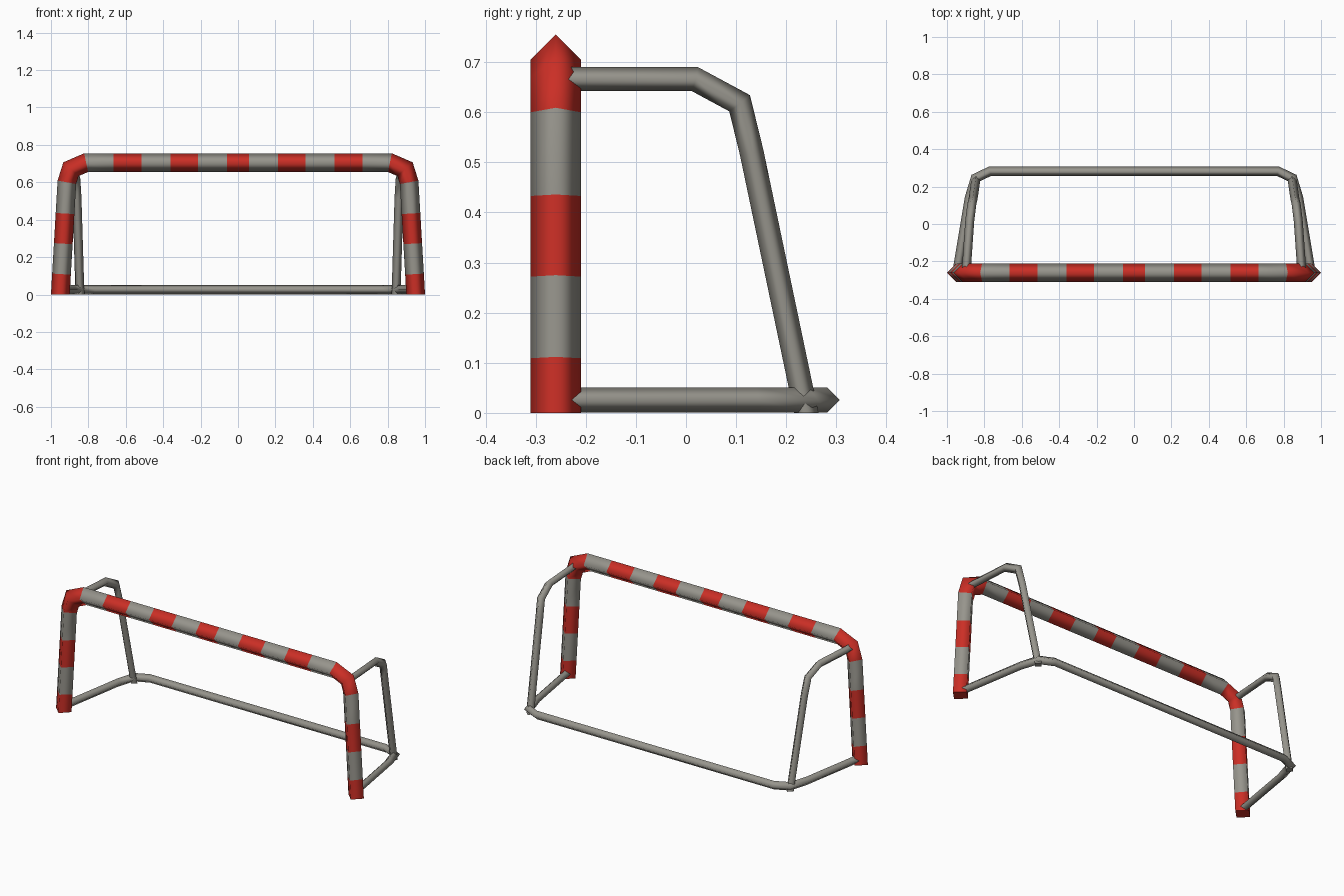
import bpy, bmesh
from mathutils import Vector

if "Cube" in bpy.data.objects:
    bpy.data.objects.remove(bpy.data.objects["Cube"])


def material(name, rgb):
    m = bpy.data.materials.new(name)
    m.diffuse_color = (*rgb, 1)
    m.use_nodes = True
    m.node_tree.nodes["Principled BSDF"].inputs["Base Color"].default_value = m.diffuse_color
    return m


GREY = material("grey metal", (0.31, 0.30, 0.265))
RED = material("red paint", (0.60, 0.028, 0.019))


def tube(name, path, normal, radius, mats, index=lambda i: 0, end_dirs=(None, None)):
    """Smooth four-sided tube, mitred along a planar path."""
    pts = [Vector(p) for p in path]
    n = Vector(normal).normalized()
    bm = bmesh.new()
    rings = []
    last = len(pts) - 1
    for i, p in enumerate(pts):
        a = (pts[i] - pts[i - 1]).normalized() if i else (pts[1] - pts[0]).normalized()
        b = (pts[i + 1] - pts[i]).normalized() if i < last else a
        t = (a + b).normalized()
        if i == 0 and end_dirs[0]:
            t = Vector(end_dirs[0])
        if i == last and end_dirs[1]:
            t = Vector(end_dirs[1])
        side = n.cross(t).normalized()
        side *= radius / max(0.5, t.dot(a))
        rings.append([bm.verts.new(p + o) for o in (side, n * radius, -side, -n * radius)])
    for i in range(last):
        for k in range(4):
            j = (k + 1) % 4
            f = bm.faces.new((rings[i][k], rings[i][j], rings[i + 1][j], rings[i + 1][k]))
            f.smooth = True
            f.material_index = index(i)
    # flat end caps with sharp rims
    for ring, seg in ((rings[0], 0), (rings[-1], last - 1)):
        cap = bm.faces.new(ring)
        cap.material_index = index(seg)
        for e in cap.edges:
            e.smooth = False
    bmesh.ops.recalc_face_normals(bm, faces=bm.faces)
    me = bpy.data.meshes.new(name)
    bm.to_mesh(me)
    bm.free()
    for m in mats:
        me.materials.append(m)
    ob = bpy.data.objects.new(name, me)
    bpy.context.collection.objects.link(ob)
    return ob


def mirrored(half):
    return half + [(-x, y, z) for x, y, z in reversed(half)]


# striped front frame: rings at each stripe edge
Y = -0.26
leg = [(-0.95 + 0.035 * z / 0.6, Y, z) for z in (0, 0.109, 0.272, 0.433, 0.6)]
bend = [(-0.893, Y, 0.67)]
bar = [(x, Y, 0.705) for x in (-0.812, -0.665, -0.515, -0.362, -0.215, -0.06)]
# segments: four leg stripes, two red bend pieces, then alternating bar stripes
half_red = [1, 0, 1, 0, 1, 1, 0, 1, 0, 1, 0]
stripes = half_red + [1] + half_red[::-1]
tube("front_frame", mirrored(leg + bend + bar), (0, 1, 0), 0.05, [GREY, RED],
     lambda i: stripes[i], ((0, 0, 1), (0, 0, -1)))

# ground frame behind the posts
ground = [(-0.945, -0.25, 0.026), (-0.88, 0.14, 0.026),
          (-0.848, 0.245, 0.026), (-0.77, 0.282, 0.026)]
tube("ground_frame", mirrored(ground), (0, 0, 1), 0.025, [GREY])

# side stays: back from the top corner, then down to the ground frame
for s, label in ((-1, "left"), (1, "right")):
    stay = [(0.897, -0.25, 0.666), (0.878, 0.018, 0.666), (0.867, 0.107, 0.618),
            (0.861, 0.131, 0.52), (0.845, 0.24, 0.0)]
    tube(label + "_side_stay", [(s * x, y, z) for x, y, z in stay],
         (1, s * 0.07, 0), 0.024, [GREY], end_dirs=(None, (0, 0, -1)))
